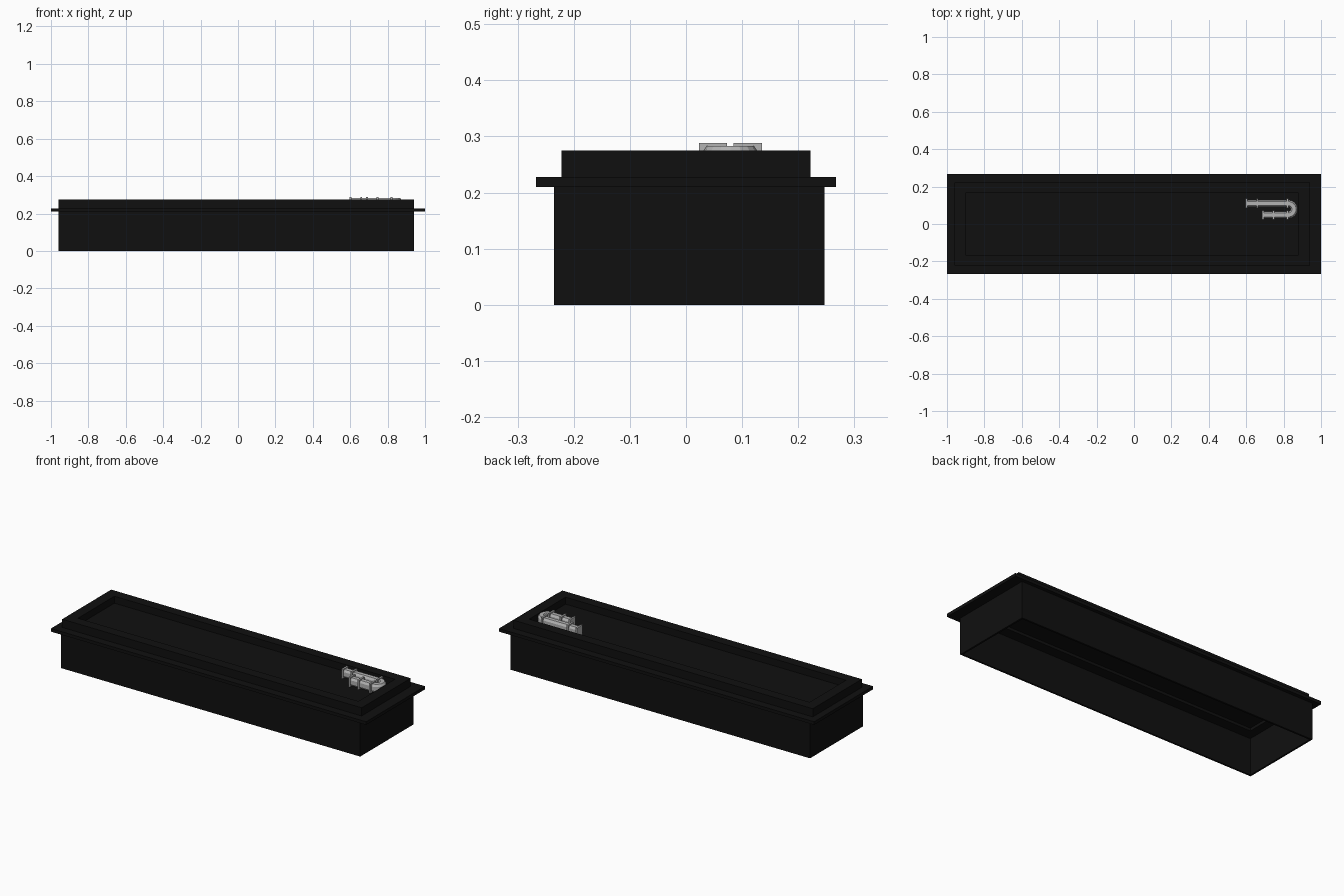
import bpy, bmesh, math
from mathutils import Vector

if "Cube" in bpy.data.objects:
    bpy.data.objects.remove(bpy.data.objects["Cube"])


def material(name, c):
    m = bpy.data.materials.new(name)
    m.diffuse_color = (c, c, c, 1)
    m.use_nodes = True
    m.node_tree.nodes["Principled BSDF"].inputs["Base Color"].default_value = m.diffuse_color
    return m


BLACK = material("black", 0.005)
GREY = material("pipe grey", 0.45)


def finish(name, bm, mat):
    bmesh.ops.recalc_face_normals(bm, faces=bm.faces)
    me = bpy.data.meshes.new(name)
    bm.to_mesh(me)
    bm.free()
    ob = bpy.data.objects.new(name, me)
    me.materials.append(mat)
    bpy.context.collection.objects.link(ob)
    return ob


def frame(name, outer, inner, z0, z1):
    """Rectangular ring; rectangles are (x0, x1, y0, y1)."""
    bm = bmesh.new()

    def loop(r, z):
        x0, x1, y0, y1 = r
        return [bm.verts.new((x, y, z)) for x, y in
                ((x0, y0), (x1, y0), (x1, y1), (x0, y1))]
    loops = [loop(outer, z0), loop(outer, z1), loop(inner, z1), loop(inner, z0)]
    for k in range(4):
        a, b = loops[k], loops[(k + 1) % 4]
        for i in range(4):
            j = (i + 1) % 4
            bm.faces.new((a[i], a[j], b[j], b[i]))
    return finish(name, bm, BLACK)


def box(name, x0, x1, y0, y1, z0, z1, mat):
    bm = bmesh.new()
    bmesh.ops.create_cube(bm, size=1)
    for v in bm.verts:
        v.co = Vector(((x0 + x1) / 2 + v.co.x * (x1 - x0),
                       (y0 + y1) / 2 + v.co.y * (y1 - y0),
                       (z0 + z1) / 2 + v.co.z * (z1 - z0)))
    return finish(name, bm, mat)


# Tray: open-bottomed skirt, mounting flange, raised rim and sunken panel
INNER = (-0.90, 0.88, -0.165, 0.165)
frame("skirt", (-0.96, 0.94, -0.235, 0.247), (-0.95, 0.93, -0.225, 0.237), 0, 0.21)
frame("flange", (-1, 1, -0.267, 0.267), INNER, 0.21, 0.228)
frame("raised_rim", (-0.96, 0.94, -0.222, 0.222), INNER, 0.228, 0.275)
box("sunken_panel", *INNER, 0.226, 0.235, BLACK)

# U-shaped pipe: chamfered square section swept along the bend
YB, YF, XC = 0.110, 0.048, 0.825
YC, R = (YB + YF) / 2, (YB - YF) / 2
path = [(0.60, YB, 0)]
for i in range(9):
    a = math.pi * (0.5 - i / 8)
    path.append((XC + R * math.cos(a), YC + R * math.sin(a), a))
path.append((0.69, YF, 0))
h, c, zc = 0.019, 0.011, 0.260
section = [(h, -c), (h, c), (c, 0.023), (-c, 0.023),
           (-h, c), (-h, -c), (-c, -0.023), (c, -0.023)]
bm = bmesh.new()
rings = []
for k, (x, y, a) in enumerate(path):
    if k in (0, len(path) - 1):
        n = Vector((0, 1 if k == 0 else -1, 0))
    else:
        n = Vector((math.cos(a), math.sin(a), 0))
    rings.append([bm.verts.new(Vector((x, y, zc + w)) + n * u) for u, w in section])
for a, b in zip(rings, rings[1:]):
    for i in range(8):
        j = (i + 1) % 8
        bm.faces.new((a[i], a[j], b[j], b[i]))
bm.faces.new(rings[0])
bm.faces.new(rings[-1])
finish("u_pipe", bm, GREY)

# Pipe collars
for i, (x, y) in enumerate([(0.60, YB), (0.658, YB), (0.82, YB),
                            (0.688, YF), (0.745, YF), (0.82, YF)]):
    box(f"pipe_collar_{i + 1}", x - 0.004, x + 0.006, y - 0.025, y + 0.025,
        0.233, 0.288, GREY)
